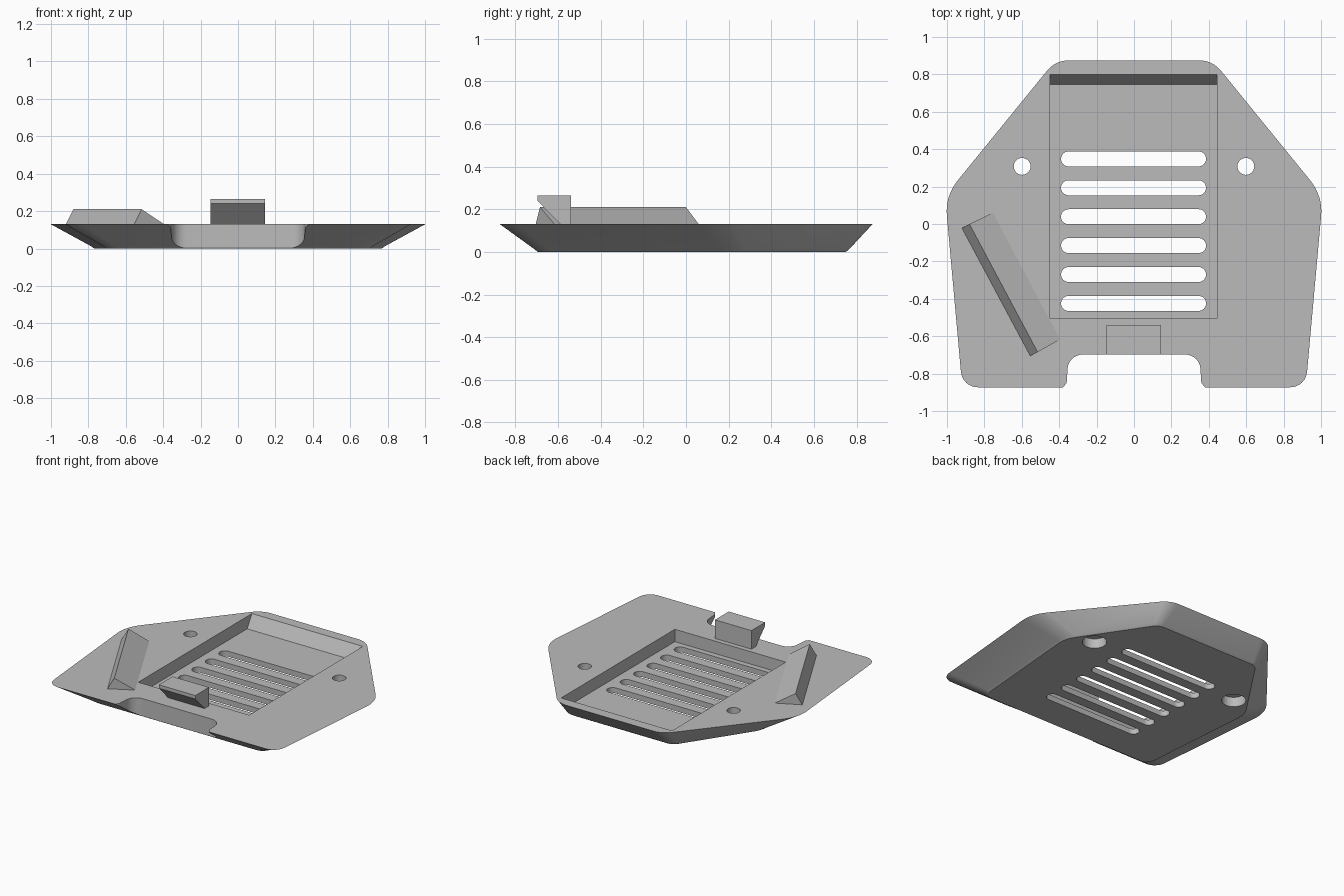
import bpy, bmesh, math
from mathutils import Vector, Matrix

if "Cube" in bpy.data.objects:
    bpy.data.objects.remove(bpy.data.objects["Cube"])

TOP = 0.13

grey = bpy.data.materials.new("matte_grey")
grey.use_nodes = True
grey.diffuse_color = (0.5, 0.5, 0.5, 1)
bsdf = next(n for n in grey.node_tree.nodes if n.type == 'BSDF_PRINCIPLED')
bsdf.inputs["Base Color"].default_value = (0.5, 0.5, 0.5, 1)


def rounded(corners, segs=8):
    """Polygon outline with each (x, y, radius) corner filleted."""
    out = []
    for i, (x, y, r) in enumerate(corners):
        p = Vector((x, y))
        a = (Vector(corners[i - 1][:2]) - p).normalized()
        b = (Vector(corners[(i + 1) % len(corners)][:2]) - p).normalized()
        if r == 0:
            out.append(p)
            continue
        half = a.angle(b) / 2
        centre = p + (a + b).normalized() * r / math.sin(half)
        start = p + a * r / math.tan(half) - centre
        end = p + b * r / math.tan(half) - centre
        sweep = start.angle_signed(end)
        for k in range(segs + 1):
            out.append(centre + Matrix.Rotation(-sweep * k / segs, 2) @ start)
    return out


def loft(name, rings):
    """Closed solid through rings of equal point count."""
    bm = bmesh.new()
    loops = [[bm.verts.new(p) for p in ring] for ring in rings]
    n = len(loops[0])
    for lo, hi in zip(loops, loops[1:]):
        for i in range(n):
            j = (i + 1) % n
            bm.faces.new((lo[i], lo[j], hi[j], hi[i]))
    bm.faces.new(loops[0][::-1])
    bm.faces.new(loops[-1])
    bmesh.ops.recalc_face_normals(bm, faces=bm.faces)
    mesh = bpy.data.meshes.new(name)
    bm.to_mesh(mesh)
    bm.free()
    mesh.materials.append(grey)
    obj = bpy.data.objects.new(name, mesh)
    bpy.context.collection.objects.link(obj)
    return obj


def at_height(points, z):
    return [(p[0], p[1], z) for p in points]


def prism_z(name, points, z0, z1):
    return loft(name, [at_height(points, z0), at_height(points, z1)])


def prism_x(name, profile, x0, x1):
    return loft(name, [[(x, y, z) for y, z in profile] for x in (x0, x1)])


def symmetric(half):
    return half + [(-x, y, r) for x, y, r in reversed(half)]


def circle(x, y, r, n=32):
    return [(x + r * math.cos(math.tau * k / n), y + r * math.sin(math.tau * k / n))
            for k in range(n)]


# Flared tray body with a softened lower rim
upper = rounded(symmetric([(0.918, -0.873, 0.09), (1.01, 0.15, 0.26), (0.42, 0.875, 0.15)]))
lower = rounded(symmetric([(0.715, -0.71, 0.07), (0.79, 0.22, 0.2), (0.425, 0.765, 0.08)]))
tray = loft("tray", [at_height([p * 0.98 for p in lower], 0),
                     at_height(lower, 0.012), at_height(upper, TOP)])

# Recess with a leaning back wall
cutters = [prism_x("recess_cutter",
                   [(-0.505, 0.04), (0.745, 0.04), (0.855, 0.22), (-0.505, 0.22)],
                   -0.448, 0.443)]

# Six ventilation slots
for k in range(6):
    y = 0.348 - 0.1545 * k
    slot = rounded([(-0.39, y - 0.04, 0.0399), (0.385, y - 0.04, 0.0399),
                    (0.385, y + 0.04, 0.0399), (-0.39, y + 0.04, 0.0399)])
    cutters.append(prism_z("slot_cutter", slot, -0.1, 0.1))

# Screw holes, counterbored from below
for side in (-1, 1):
    cutters.append(prism_z("hole_cutter", circle(side * 0.598, 0.308, 0.045), -0.1, 0.3))
    cutters.append(prism_z("counterbore_cutter", circle(side * 0.598, 0.308, 0.08), -0.1, 0.07))

# Front notch with rounded inner corners and eased mouth
notch = rounded([(-0.4, -1, 0), (0.4, -1, 0), (0.385, -0.88, 0), (0.36, -0.85, 0.02),
                 (0.35, -0.698, 0.08), (-0.35, -0.698, 0.08),
                 (-0.36, -0.85, 0.02), (-0.385, -0.88, 0)])
cutters.append(prism_z("notch_cutter", notch, -0.1, 0.3))

bpy.context.view_layer.objects.active = tray
tray.select_set(True)
for cutter in cutters:
    mod = tray.modifiers.new("cut", 'BOOLEAN')
    mod.operation = 'DIFFERENCE'
    mod.solver = 'EXACT'
    mod.object = cutter
    bpy.ops.object.modifier_apply(modifier=mod.name)
    bpy.data.objects.remove(cutter)
bpy.ops.object.shade_smooth_by_angle(angle=math.radians(25))

# Overhanging front catch
prism_x("front_catch", [(-0.54, TOP - 0.01), (-0.54, 0.265), (-0.697, 0.265),
                        (-0.697, 0.24), (-0.59, TOP), (-0.59, TOP - 0.01)], -0.148, 0.145)

# Slanted triangular ridge on the right
ends = []
for outer, crest, inner in (((-0.92, -0.022), (-0.88, 0.0), (-0.755, 0.06)),
                            ((-0.555, -0.705), (-0.515, -0.685), (-0.395, -0.617))):
    ends.append([(*outer, TOP), (*crest, 0.21), (*inner, TOP)])
loft("side_ridge", ends)
